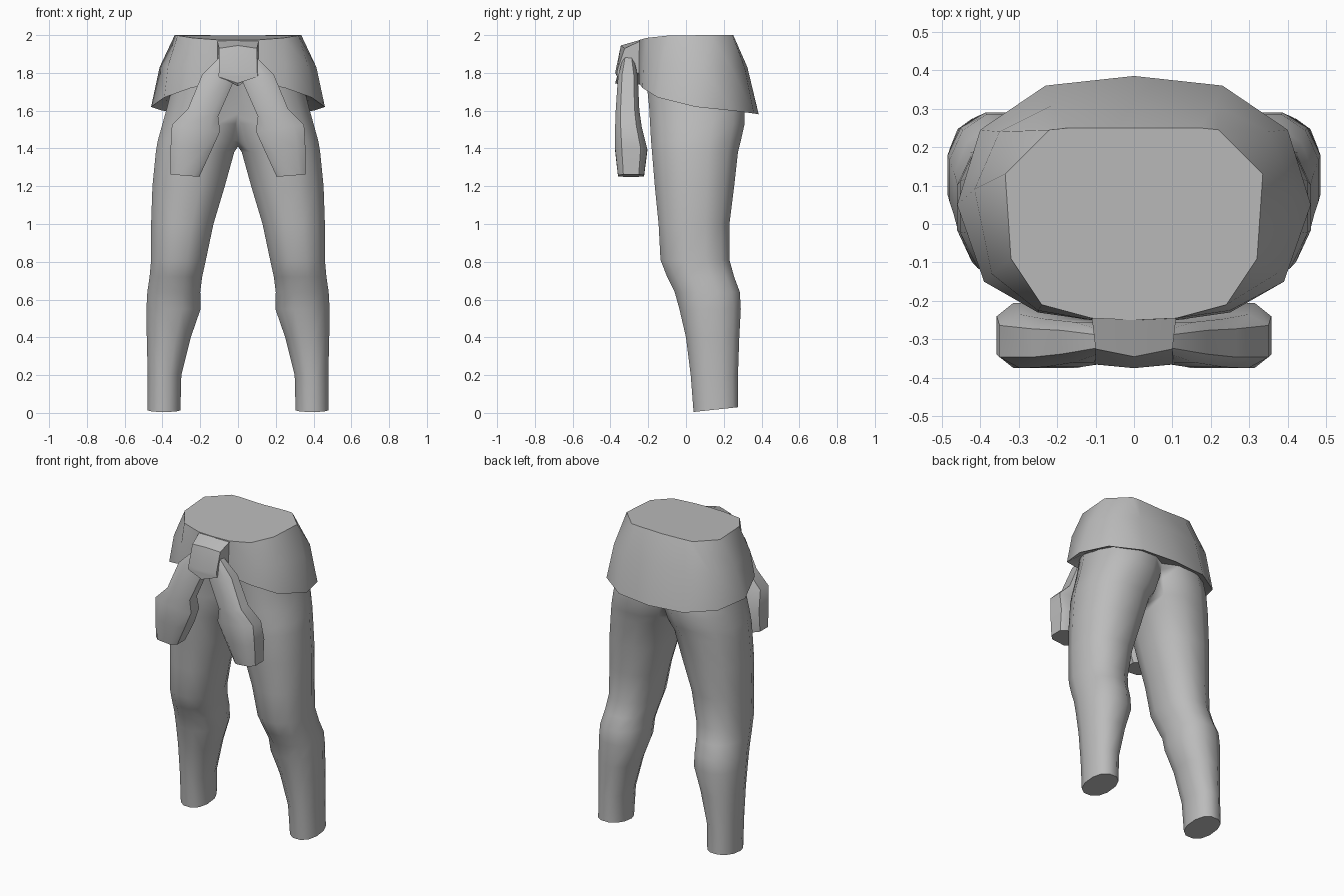
import bpy, bmesh, math

grey = bpy.data.materials.new("plain_grey")
grey.diffuse_color = (0.5, 0.5, 0.5, 1)


def loft(name, rings, angle, mirror=False, bisect=False):
    """Skin a stack of closed rings, cap both ends and smooth."""
    bm = bmesh.new()
    rows = [[bm.verts.new(p) for p in ring] for ring in rings]
    n = len(rows[0])
    for a, b in zip(rows, rows[1:]):
        for i in range(n):
            j = (i + 1) % n
            bm.faces.new((a[i], a[j], b[j], b[i]))
    bm.faces.new(rows[0])
    bm.faces.new(rows[-1])
    bmesh.ops.recalc_face_normals(bm, faces=bm.faces)
    mesh = bpy.data.meshes.new(name)
    bm.to_mesh(mesh)
    bm.free()
    mesh.materials.append(grey)
    obj = bpy.data.objects.new(name, mesh)
    bpy.context.collection.objects.link(obj)
    bpy.ops.object.select_all(action='DESELECT')
    obj.select_set(True)
    bpy.context.view_layer.objects.active = obj
    bpy.ops.object.shade_smooth_by_angle(angle=math.radians(angle))
    if mirror:
        mod = obj.modifiers.new("mirror", 'MIRROR')
        mod.use_bisect_axis[0] = bisect
        mod.merge_threshold = 0.002
    return obj


def oval(outer, inner, y0, y1, n, power, tilt=0.0):
    """Rounded section between two (x, z) points and two depths."""
    ring = []
    for i in range(n):
        t = 2 * math.pi * (i + 0.5) / n
        c, s = math.cos(t), math.sin(t)
        u = math.copysign(abs(c) ** power, c) / math.cos(math.pi / n) ** power
        v = math.copysign(abs(s) ** power, s) / math.cos(math.pi / n) ** power
        k = (u + 1) / 2
        ring.append((inner[0] + (outer[0] - inner[0]) * k,
                     y0 + (y1 - y0) * (v + 1) / 2,
                     inner[1] + (outer[1] - inner[1]) * k + tilt * (v + 1) / 2))
    return ring


def both_sides(half):
    """Complete a half outline that runs from front centre to back centre."""
    return half + [(-x, y, z) for x, y, z in half[-2:0:-1]]


# Legs: height, inner x, outer x, front y, back y
leg = [(0.005, 0.305, 0.48, 0.04, 0.275), (0.20, 0.30, 0.478, 0.025, 0.275),
       (0.40, 0.25, 0.483, 0.0, 0.282), (0.55, 0.198, 0.485, -0.035, 0.29),
       (0.64, 0.20, 0.48, -0.06, 0.285), (0.72, 0.19, 0.468, -0.10, 0.255),
       (0.81, 0.17, 0.46, -0.135, 0.23), (1.0, 0.13, 0.46, -0.145, 0.23),
       (1.2, 0.07, 0.453, -0.165, 0.255), (1.38, 0.02, 0.435, -0.18, 0.275),
       (1.44, -0.02, 0.425, -0.185, 0.29), (1.53, -0.04, 0.40, -0.19, 0.31),
       (1.62, -0.06, 0.375, -0.195, 0.31), (1.76, -0.10, 0.34, -0.21, 0.28)]
loft("legs", [oval((xo, z), (xi, z), yf, yb, 12, 0.88, 0.025 if z < 0.1 else 0)
              for z, xi, xo, yf, yb in leg], 50, True, True)

# Wrapped cloth around the hips, with a tucked-in underside
top = [(0, -0.25, 1.975), (0.11, -0.245, 1.975), (0.24, -0.21, 1.985), (0.32, -0.09, 1.998),
       (0.335, 0.13, 2.0), (0.22, 0.245, 2.0), (0, 0.25, 1.995)]
middle = [(0, -0.25, 1.86), (0.11, -0.25, 1.86), (0.25, -0.225, 1.85), (0.37, -0.13, 1.84),
          (0.415, 0.09, 1.83), (0.35, 0.24, 1.83), (0, 0.325, 1.83)]
hem = [(0, -0.25, 1.75), (0.11, -0.25, 1.75), (0.25, -0.23, 1.72), (0.39, -0.15, 1.67),
       (0.46, 0.05, 1.62), (0.40, 0.245, 1.60), (0, 0.385, 1.58)]
for ring, x, y, z in ((top, 0.17, 0.25, 2.0), (middle, 0.21, 0.31, 1.83), (hem, 0.23, 0.36, 1.585)):
    ring.insert(6, (x, y, z))
tuck = [(x * 0.84, 0.05 + (y - 0.05) * 0.8, z + 0.035) for x, y, z in hem]
loft("hip_wrap", [both_sides(r) for r in (top, middle, hem, tuck)], 48)

# Knot at the front of the wrap
knot = [[(0, -0.24, 1.975), (0.11, -0.24, 1.97), (0.11, -0.23, 1.80), (0, -0.23, 1.74)],
        [(0, -0.345, 1.945), (0.10, -0.325, 1.93), (0.095, -0.325, 1.80), (0, -0.32, 1.73)],
        [(0, -0.375, 1.80), (0.10, -0.365, 1.81), (0.105, -0.365, 1.78), (0.0, -0.375, 1.745)]]
loft("knot", [both_sides(r) for r in knot], 40)

# Hanging cloth ends: outer point, inner point, front y, back y
tail = [((0.08, 1.90), (0.04, 1.87), -0.33, -0.28),
        ((0.19, 1.79), (0.025, 1.75), -0.36, -0.255),
        ((0.265, 1.61), (0.105, 1.57), -0.372, -0.247),
        ((0.35, 1.525), (0.095, 1.49), -0.375, -0.235),
        ((0.357, 1.40), (0.145, 1.38), -0.375, -0.205),
        ((0.357, 1.262), (0.205, 1.25), -0.36, -0.222)]
loft("cloth_ends", [oval(a, b, y0, y1, 8, 0.6) for a, b, y0, y1 in tail], 45, True)
